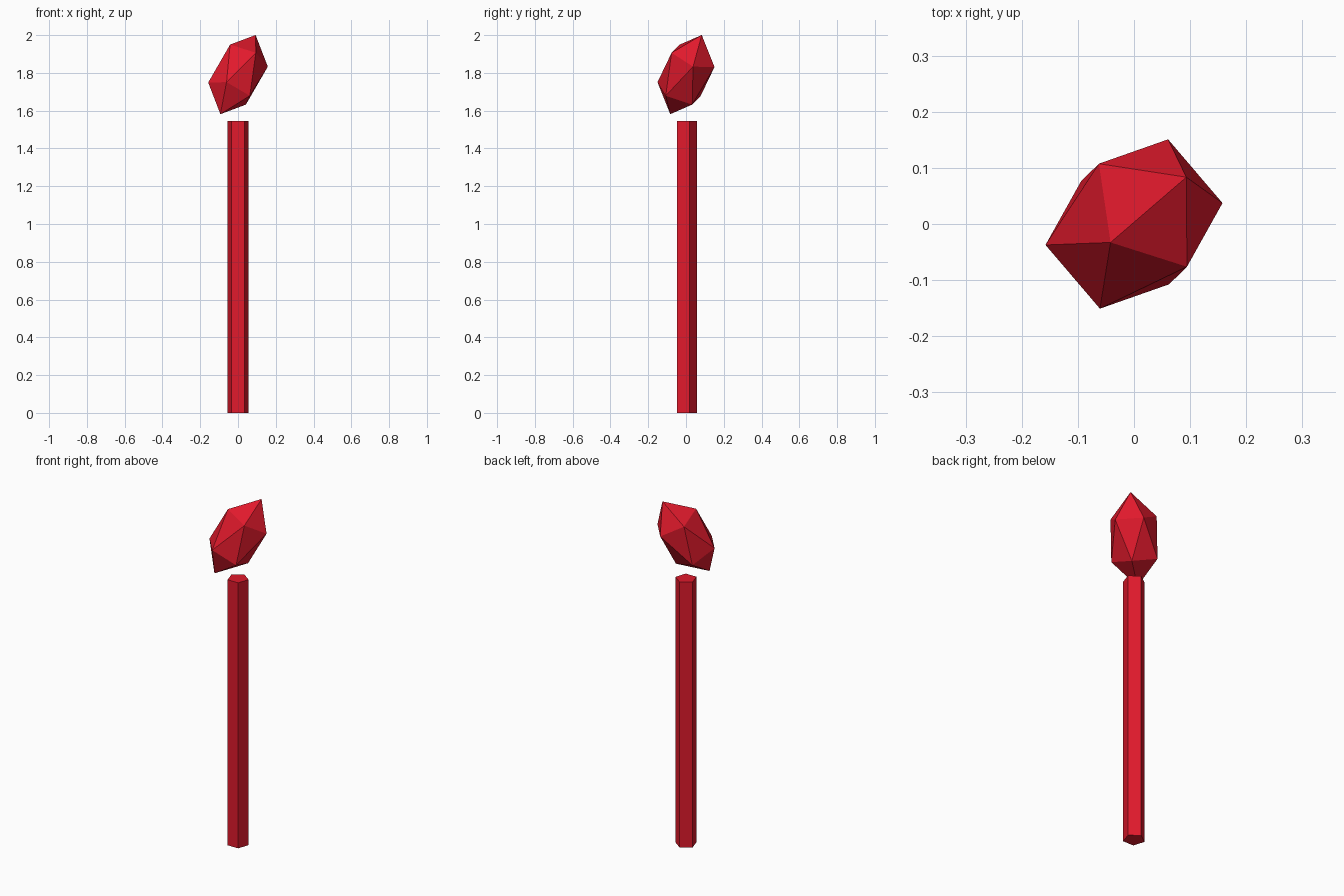
import bpy
from math import radians

if "Cube" in bpy.data.objects:
    bpy.data.objects.remove(bpy.data.objects["Cube"])

red = bpy.data.materials.new("red")
red.diffuse_color = (0.75, 0.01, 0.025, 1)
red.use_nodes = True
red.node_tree.nodes["Principled BSDF"].inputs["Base Color"].default_value = red.diffuse_color


def finish(name):
    obj = bpy.context.object
    obj.name = name
    obj.data.materials.append(red)
    return obj


# Five-sided staff shaft, one corner towards the back
HEIGHT = 1.546
bpy.ops.mesh.primitive_cylinder_add(vertices=5, radius=0.058, depth=HEIGHT,
                                    location=(0, 0, HEIGHT / 2))
finish("shaft")

# Stretched, tilted crystal floating above the shaft
bpy.ops.mesh.primitive_ico_sphere_add(subdivisions=1, radius=1,
                                      location=(0, 0, 1.791),
                                      rotation=(radians(-20), radians(24), 0))
crystal = finish("crystal")
crystal.scale = (0.142, 0.142, 0.244)
